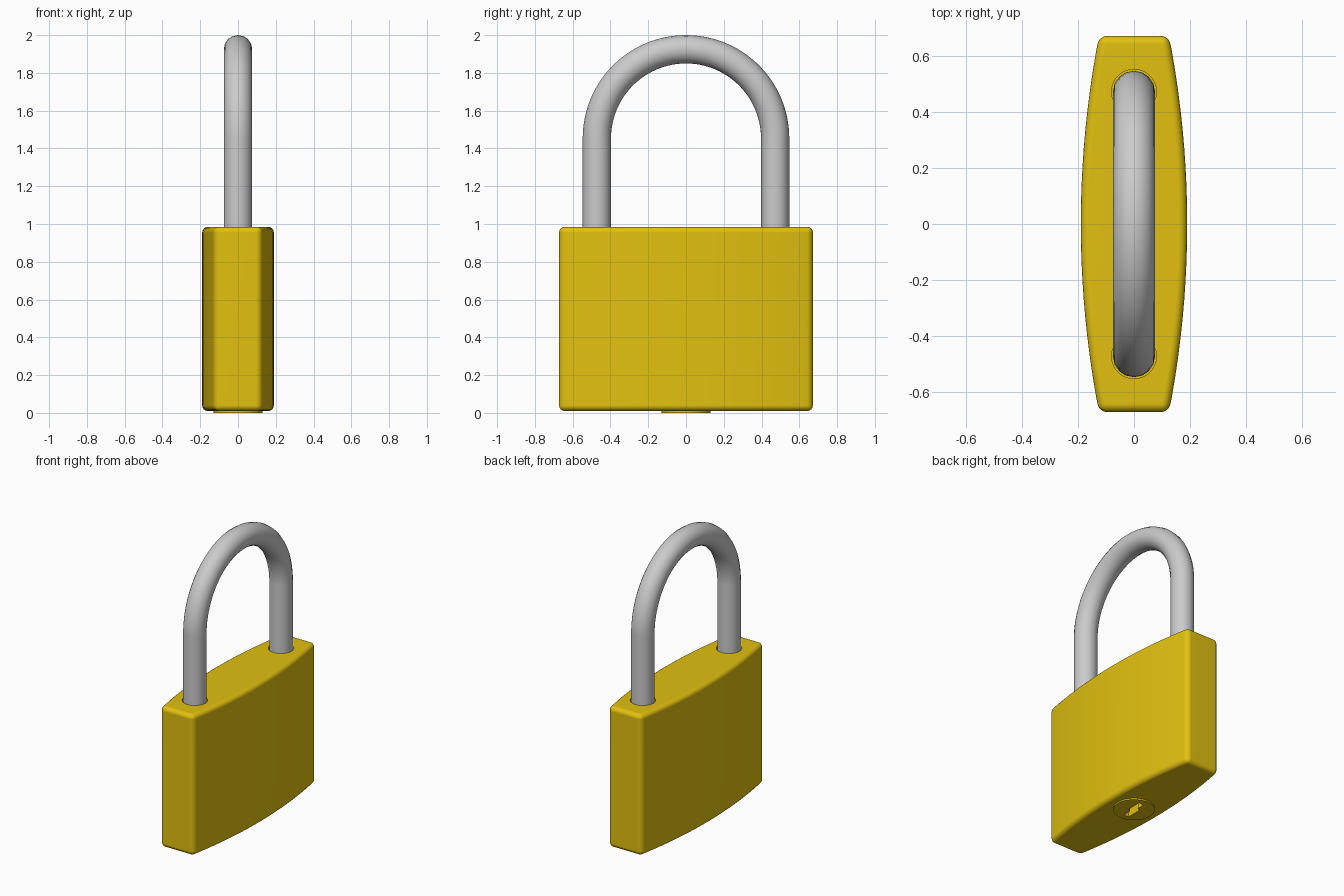
import bpy, bmesh
from math import sin, cos, pi, radians

if "Cube" in bpy.data.objects:
    bpy.data.objects.remove(bpy.data.objects["Cube"])

brass = bpy.data.materials.new("brass_yellow")
brass.diffuse_color = (0.76, 0.53, 0.005, 1)
brass.use_nodes = True
brass.node_tree.nodes["Principled BSDF"].inputs["Base Color"].default_value = brass.diffuse_color


def prism(name, outline, z0, z1, bevel=0.0, mat=brass):
    """Extrude an xy outline from z0 to z1, optionally rounding its hard edges."""
    bm = bmesh.new()
    face = bm.faces.new([bm.verts.new((x, y, z0)) for x, y in outline])
    up = bmesh.ops.extrude_face_region(bm, geom=[face])["geom"]
    for v in up:
        if isinstance(v, bmesh.types.BMVert):
            v.co.z = z1
    bmesh.ops.recalc_face_normals(bm, faces=bm.faces)
    if bevel:
        hard = [e for e in bm.edges if e.calc_face_angle(0) > radians(30)]
        bmesh.ops.bevel(bm, geom=hard, offset=bevel, segments=4, profile=0.5,
                        affect='EDGES', clamp_overlap=True)
    me = bpy.data.meshes.new(name)
    bm.to_mesh(me)
    bm.free()
    ob = bpy.data.objects.new(name, me)
    bpy.context.collection.objects.link(ob)
    if mat:
        me.materials.append(mat)
    return ob


def circle(r, cy=0.0, n=48):
    return [(r * cos(2 * pi * i / n), cy + r * sin(2 * pi * i / n)) for i in range(n)]


def finish(ob, cutters=()):
    """Apply the cuts, then smooth-shade."""
    for c in cutters:
        m = ob.modifiers.new("cut", 'BOOLEAN')
        m.operation, m.object, m.solver = 'DIFFERENCE', c, 'EXACT'
    bpy.ops.object.select_all(action='DESELECT')
    bpy.context.view_layer.objects.active = ob
    ob.select_set(True)
    bpy.ops.object.convert(target='MESH')
    bpy.ops.object.shade_smooth_by_angle(angle=radians(35))
    ob.modifiers.new("normals", 'WEIGHTED_NORMAL').keep_sharp = True


# cutters: two shackle holes and a stepped keyway
holes = [prism("hole_cutter", circle(0.08, s * 0.472), 0.86, 1.1) for s in (-1, 1)]
keyway = prism("keyway_cutter",
               [(-0.03, -0.09), (0.008, -0.09), (0.008, -0.03), (0.03, -0.015),
                (0.03, 0.085), (-0.008, 0.085), (-0.008, 0.03), (-0.03, 0.015)],
               -0.1, 0.15)

# body: bowed sides, flat ends, rounded edges
n = 20
ys = [-0.672 + 1.344 * i / n for i in range(n + 1)]
side = [(0.19 - 0.065 * (y / 0.672) ** 2, y) for y in ys]
body = prism("body", side + [(-x, y) for x, y in reversed(side)], 0.01, 0.985, 0.03)
finish(body, holes + [keyway])

# lock cylinder face on the underside
finish(prism("lock_cylinder", circle(0.13), 0.0, 0.06), [keyway])

for c in holes + [keyway]:
    bpy.data.objects.remove(c)

# shackle: round bar swept along an upside-down U
R, zc, zb = 0.472, 1.453, 0.88
path = [(-R, zb)] + [(-R * cos(pi * i / 48), zc + R * sin(pi * i / 48)) for i in range(49)] + [(R, zb)]
cu = bpy.data.curves.new("shackle", 'CURVE')
cu.dimensions = '3D'
cu.bevel_depth, cu.bevel_resolution, cu.use_fill_caps = 0.075, 6, True
sp = cu.splines.new('POLY')
sp.points.add(len(path) - 1)
for p, (y, z) in zip(sp.points, path):
    p.co = (0, y, z, 1)
shackle = bpy.data.objects.new("shackle", cu)
bpy.context.collection.objects.link(shackle)
finish(shackle)
